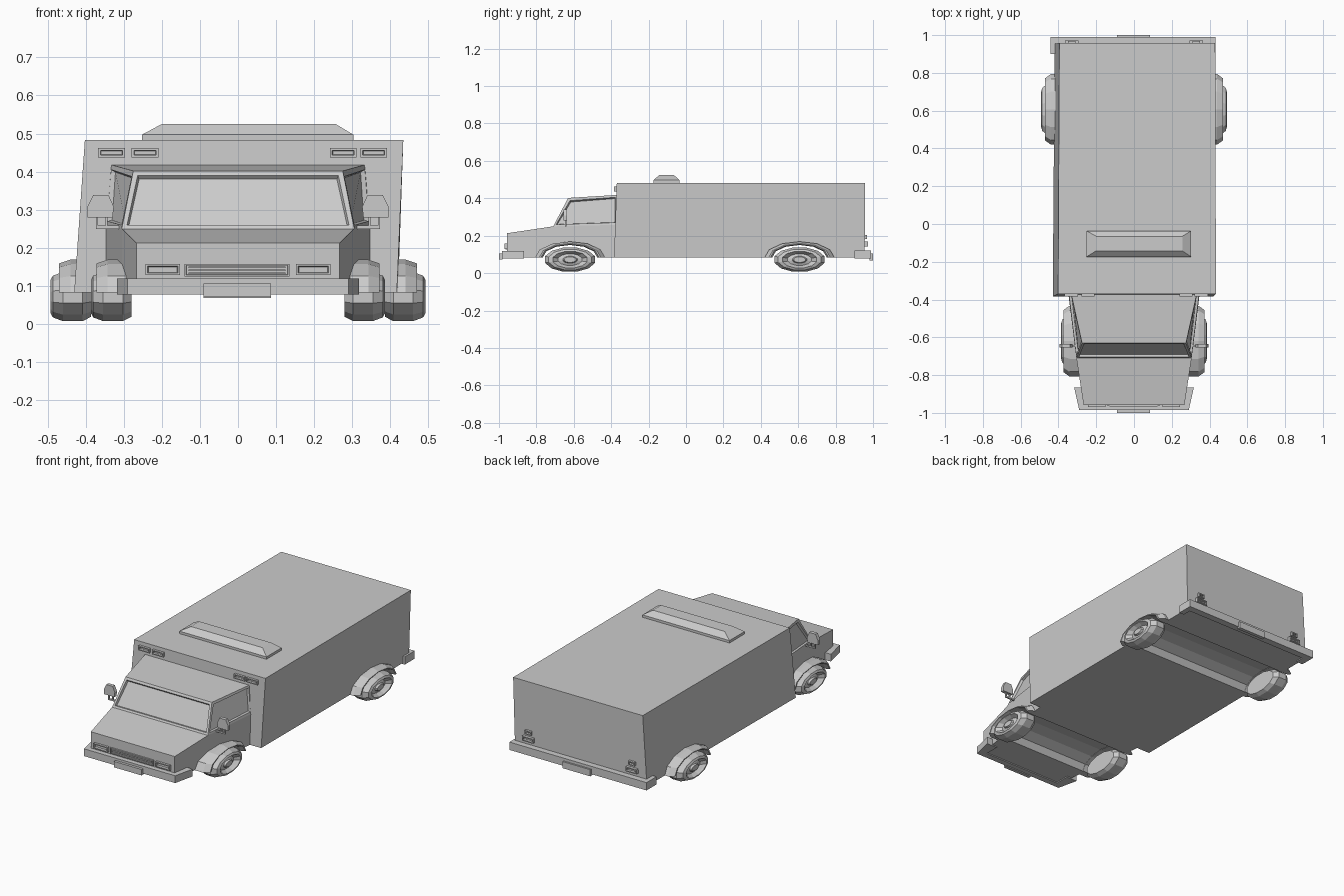
import bpy, bmesh
from math import cos, sin, pi
from mathutils import Vector

if "Cube" in bpy.data.objects:
    bpy.data.objects.remove(bpy.data.objects["Cube"])


def make(name, verts, faces, inset=()):
    bm = bmesh.new()
    vs = [bm.verts.new(v) for v in verts]
    fs = [bm.faces.new([vs[i] for i in f]) for f in faces]
    bmesh.ops.recalc_face_normals(bm, faces=bm.faces)
    if inset:
        # raised frame edge, then the recessed pane
        picked = [fs[i] for i in inset]
        bmesh.ops.inset_individual(bm, faces=picked, thickness=0.018, depth=0)
        bmesh.ops.inset_individual(bm, faces=picked, thickness=0.006, depth=-0.012)
    me = bpy.data.meshes.new(name)
    bm.to_mesh(me)
    bm.free()
    ob = bpy.data.objects.new(name, me)
    bpy.context.collection.objects.link(ob)
    return ob


def loft(name, rings, closed=False):
    """Skin a list of equal rings; cap the ends or join last to first."""
    n, m = len(rings[0]), len(rings)
    faces = []
    for r in range(m if closed else m - 1):
        a, b = r * n, (r + 1) % m * n
        faces += [(a + i, a + (i + 1) % n, b + (i + 1) % n, b + i) for i in range(n)]
    if not closed:
        faces += [tuple(range(n)), tuple(range((m - 1) * n, m * n))]
    return make(name, [v for r in rings for v in r], faces)


def rect(x0, x1, y0, y1, z):
    return [(x0, y0, z), (x1, y0, z), (x1, y1, z), (x0, y1, z)]


def box(name, x0, x1, y0, y1, z0, z1):
    return loft(name, [rect(x0, x1, y0, y1, z0), rect(x0, x1, y0, y1, z1)])


def lamp(name, x0, x1, y0, y1, z0, z1, b=0.006):
    """Block bevelled toward its y1 face."""
    def ring(y, k):
        return [(x0 + k, y, z0 + k), (x1 - k, y, z0 + k), (x1 - k, y, z1 - k), (x0 + k, y, z1 - k)]
    return loft(name, [ring(y0, 0), ring(y1, 0), ring(y1, b), ring(y1 + (y0 - y1) * 0.4, b * 1.3)])


def cut_tunnel(body, y):
    """Cut the squashed axle tunnel right across the underside."""
    rings = [[(x, y + 0.148 * cos(pi * i / 6), 0.083 + 0.069 * sin(pi * i / 6))
              for i in range(12)] for x in (-0.7, 0.7)]
    cutter = loft("tunnel_cutter", rings)
    mod = body.modifiers.new("tunnel", 'BOOLEAN')
    mod.operation, mod.solver, mod.object = 'DIFFERENCE', 'EXACT', cutter
    bpy.context.view_layer.objects.active = body
    bpy.ops.object.modifier_apply(modifier=mod.name)
    bpy.data.objects.remove(cutter)


FRONT_Y, REAR_Y = -0.62, 0.607

# cargo body, leaning slightly
cargo = loft("cargo_body", [
    [(-0.43, -0.385, 0.083), (0.417, -0.385, 0.083), (0.42, 0.955, 0.083), (-0.42, 0.955, 0.083)],
    [(-0.402, -0.37, 0.483), (0.434, -0.37, 0.483), (0.43, 0.958, 0.483), (-0.395, 0.958, 0.483)]])
cut_tunnel(cargo, REAR_Y)

# cab: stations of (half width, y, z) at sill, belt line and roof
stations = [(0.267, -0.957, 0.083), (0.305, -0.71, 0.083), (0.348, -0.365, 0.083),
            (0.267, -0.957, 0.213), (0.305, -0.71, 0.25), (0.348, -0.365, 0.258),
            (0.275, -0.63, 0.402), (0.333, -0.365, 0.418)]
verts = [(s * x, y, z) for x, y, z in stations for s in (-1, 1)]
faces = [(8, 9, 13, 12), (8, 10, 14, 12), (9, 11, 15, 13),          # windscreen, side windows
         (0, 1, 7, 6), (6, 7, 9, 8), (12, 13, 15, 14),              # nose, bonnet, roof
         (0, 2, 8, 6), (1, 3, 9, 7), (2, 4, 10, 8), (3, 5, 11, 9),  # lower sides
         (0, 1, 3, 2), (2, 3, 5, 4), (4, 5, 11, 10), (10, 11, 15, 14)]
cab = make("cab", verts, faces, inset=(0, 1, 2))
cut_tunnel(cab, FRONT_Y)

# roof air unit
loft("roof_unit", [rect(-0.252, 0.303, -0.174, -0.036, 0.48),
                   rect(-0.252, 0.303, -0.174, -0.036, 0.497),
                   rect(-0.2, 0.256, -0.142, -0.065, 0.525)])


# bumpers wrap round the corners
def bumper(name, pts, z0, z1):
    loft(name, [[(x, y, z) for x, y in pts] for z in (z0, z1)])


bumper("front_bumper", [(-0.29, -0.985), (0.29, -0.985), (0.317, -0.865), (0.25, -0.865),
                        (0.25, -0.95), (-0.25, -0.95), (-0.25, -0.865), (-0.317, -0.865)], 0.077, 0.119)
bumper("rear_bumper", [(-0.442, 0.99), (0.432, 0.99), (0.432, 0.9), (0.4, 0.9),
                       (0.4, 0.95), (-0.4, 0.95), (-0.4, 0.9), (-0.442, 0.9)], 0.077, 0.122)
box("front_plate", -0.09, 0.086, -1.0, -0.98, 0.072, 0.106)
box("rear_plate", -0.09, 0.086, 0.98, 1.0, 0.068, 0.106)

# grille with slats
lamp("grille", -0.14, 0.135, -0.94, -0.964, 0.125, 0.158, 0.004)
for i in range(3):
    z = 0.131 + i * 0.008
    box("grille_slat", -0.13, 0.125, -0.965, -0.95, z, z + 0.004)

# paired lamps
for s in (-1, 1):
    xs = sorted((s * 0.152, s * 0.243))
    lamp("headlight", *xs, -0.94, -0.97, 0.128, 0.158)
    xs = sorted((s * 0.295, s * 0.365))
    lamp("rear_light_low", *xs, 0.945, 0.972, 0.142, 0.168)
    xs = sorted((s * 0.31, s * 0.35))
    lamp("rear_light_high", *xs, 0.945, 0.969, 0.182, 0.204)
for x in (-0.332, -0.244, 0.276, 0.356):
    lamp("marker_light", x - 0.035, x + 0.035, -0.36, -0.384, 0.437, 0.462)

# door mirrors on bracket arms
head = [(0.329, 0.28), (0.395, 0.28), (0.395, 0.308), (0.38, 0.339), (0.34, 0.339), (0.326, 0.308)]
for s in (-1, 1):
    loft("mirror", [[(s * x, y, z) for x, z in head] for y in (-0.655, -0.635)])
    for x in (0.345, 0.37):
        xs = sorted((s * (x - 0.003), s * (x + 0.003)))
        box("mirror_post", *xs, -0.648, -0.64, 0.255, 0.285)
    xs = sorted((s * 0.29, s * 0.373))
    box("mirror_arm", *xs, -0.648, -0.64, 0.25, 0.258)

# wheels: squashed 12-sided lathe of (offset from centre, radius)
tyre = [(-0.052, 0.0), (-0.052, 0.115), (-0.03, 0.139), (0.022, 0.139), (0.048, 0.118),
        (0.054, 0.095), (0.046, 0.086), (0.03, 0.066), (0.036, 0.04), (0.046, 0.032), (0.046, 0.0)]


def wheel(name, s, x, y):
    rings = [[(s * (x + o), y + max(r, 1e-4) * cos(pi * (i + 0.5) / 6),
               0.072 + 0.48 * max(r, 1e-4) * sin(pi * (i + 0.5) / 6)) for i in range(12)] for o, r in tyre]
    loft(name, rings)


# wheel arch flares: half ring swept over 6 segments
def flare(name, s, xi, xo, y):
    section = [(xi, 0.187), (xo - 0.03, 0.187), (xo, 0.165), (xo, 0.156), (xo - 0.02, 0.146), (xi, 0.146)]
    loft(name, [[(s * x, y + r * cos(pi * i / 6), 0.083 + 0.46 * r * sin(pi * i / 6))
                 for x, r in section] for i in range(7)])


for s in (-1, 1):
    wheel("front_wheel", s, 0.332, FRONT_Y)
    wheel("rear_wheel", s, 0.438, REAR_Y)
    flare("front_arch", s, 0.28, 0.372, FRONT_Y)
    flare("rear_arch", s, 0.4, 0.47, REAR_Y)
